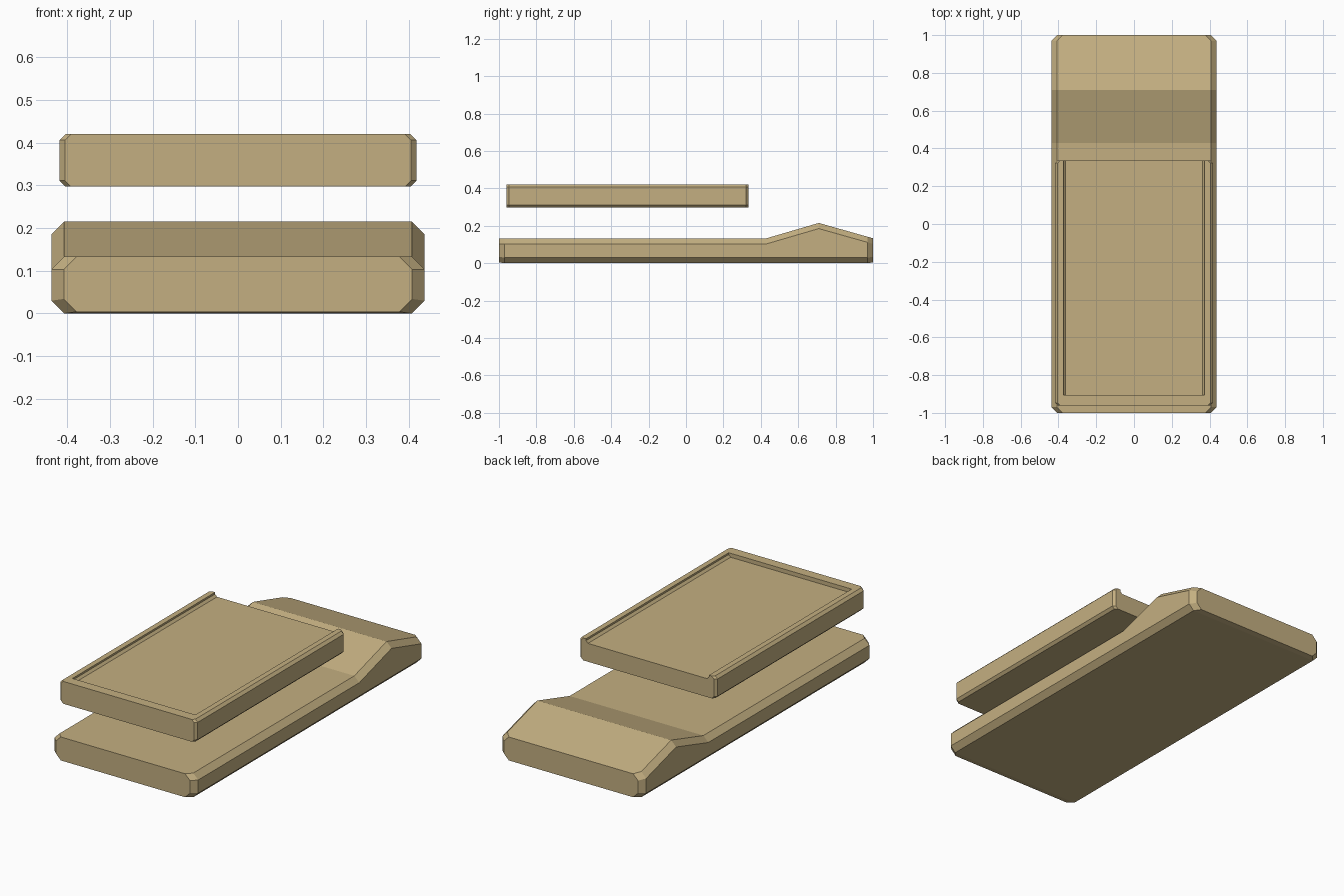
import bpy, bmesh

if "Cube" in bpy.data.objects:
    bpy.data.objects.remove(bpy.data.objects["Cube"])

tan = bpy.data.materials.new("tan")
tan.diffuse_color = (0.55, 0.43, 0.22, 1)
tan.use_nodes = True
tan.node_tree.nodes["Principled BSDF"].inputs["Base Color"].default_value = tan.diffuse_color


def loft(name, sections):
    """Skin a list of (y, [(x, z), ...]) outlines, capping both ends."""
    bm = bmesh.new()
    rings = [[bm.verts.new((x, y, z)) for x, z in pts] for y, pts in sections]
    n = len(rings[0])
    for a, b in zip(rings, rings[1:]):
        for i in range(n):
            j = (i + 1) % n
            bm.faces.new((a[i], a[j], b[j], b[i]))
    bm.faces.new(rings[0])
    bm.faces.new(rings[-1])
    bmesh.ops.recalc_face_normals(bm, faces=bm.faces)
    mesh = bpy.data.meshes.new(name)
    bm.to_mesh(mesh)
    bm.free()
    obj = bpy.data.objects.new(name, mesh)
    bpy.context.collection.objects.link(obj)
    mesh.materials.append(tan)
    return obj


def octagon(w, z0, z1, c):
    """Rectangle of half width w with its corners cut by c."""
    right = [(w - c, z0), (w, z0 + c), (w, z1 - c), (w - c, z1)]
    return right + [(-x, z) for x, z in reversed(right)]


# Base body: chamfered slab with a ridge near the back
c = 0.03
profile = [(-1, 0.408, 0.004, 0.133), (-0.97, 0.437, 0, 0.133),
           (0.43, 0.437, 0, 0.133), (0.71, 0.437, 0, 0.215),
           (0.97, 0.437, 0, 0.1415), (1, 0.408, 0.004, 0.133)]
loft("base_body", [(y, octagon(w, z0, z1, c)) for y, w, z0, z1 in profile])

# Floating cover above the base
c = 0.014
z0, z1 = 0.297, 0.42
cover = loft("cover", [(y, octagon(w, z0, z1, c)) for y, w in
                       [(-0.96, 0.405), (-0.947, 0.418), (0.322, 0.418), (0.335, 0.405)]])

# Shallow recess in the cover, open at the back
recess = [(-0.362, 0.398), (0.362, 0.398), (0.374, 0.41), (0.374, 0.5),
          (-0.374, 0.5), (-0.374, 0.41)]
cutter = loft("recess_cutter", [(-0.905, recess), (0.5, recess)])
cutter.hide_render = True
mod = cover.modifiers.new("recess", 'BOOLEAN')
mod.operation = 'DIFFERENCE'
mod.object = cutter
mod.solver = 'EXACT'
bpy.context.view_layer.objects.active = cover
bpy.ops.object.modifier_apply(modifier=mod.name)
bpy.data.objects.remove(cutter)
